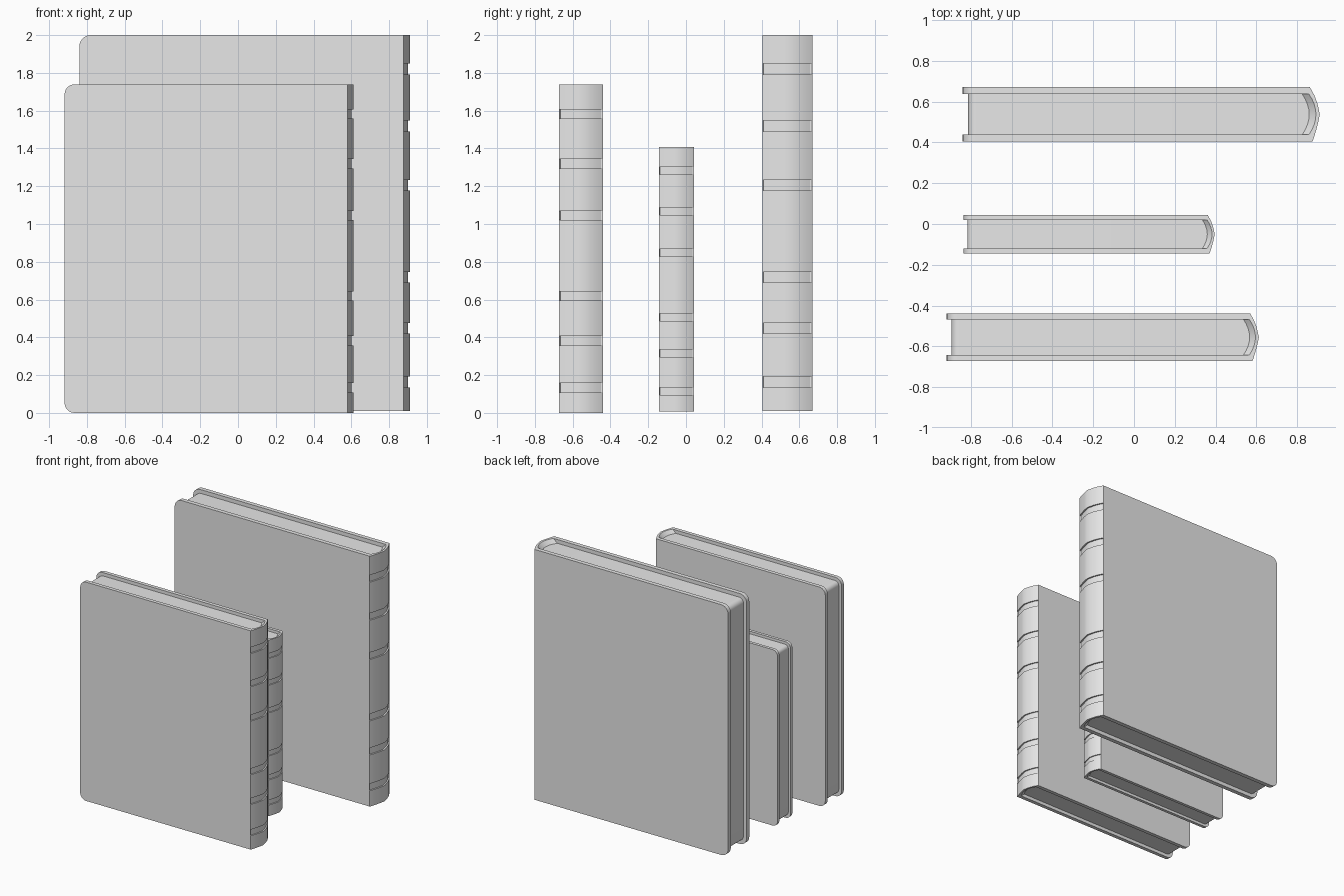
import bpy, bmesh, math

cube = bpy.data.objects.get("Cube")
if cube:
    bpy.data.objects.remove(cube)

grey = bpy.data.materials.new("light_grey")
grey.use_nodes = True
grey.diffuse_color = (0.8, 0.8, 0.8, 1)
grey.node_tree.nodes["Principled BSDF"].inputs["Base Color"].default_value = (0.8, 0.8, 0.8, 1)

# Proportions of the largest book
HEIGHT = 1.99
FORE, JOINT = -0.84, 0.858
HALF, BOARD = 0.133, 0.034
LIP = 0.03
GROOVES = [0.077, 0.22, 0.356, 0.601, 0.758, 0.91]
GROOVE_HALF = 0.0142 * HEIGHT
GROOVE_DEPTH = 0.012


def make_object(bm, name, place, scale):
    bmesh.ops.recalc_face_normals(bm, faces=bm.faces)
    mesh = bpy.data.meshes.new(name)
    bm.to_mesh(mesh)
    bm.free()
    mesh.materials.append(grey)
    obj = bpy.data.objects.new(name, mesh)
    obj.location = place
    obj.scale = (scale,) * 3
    bpy.context.collection.objects.link(obj)
    bpy.ops.object.select_all(action='DESELECT')
    obj.select_set(True)
    bpy.context.view_layer.objects.active = obj
    bpy.ops.object.shade_smooth_by_angle(angle=math.radians(25))


def loft(rings):
    """Skin a stack of closed rings and cap both ends."""
    bm = bmesh.new()
    loops = [[bm.verts.new(p) for p in ring] for ring in rings]
    n = len(loops[0])
    for a, b in zip(loops, loops[1:]):
        for i in range(n):
            j = (i + 1) % n
            bm.faces.new((a[i], a[j], b[j], b[i]))
    bm.faces.new(loops[0])
    bm.faces.new(loops[-1])
    return bm


def slab(x0, x1, z0, z1, y0, y1, radius):
    """Upright slab with its two fore-edge corners rounded."""
    outline = [(x1, z0), (x1, z1)]
    for cz, start in ((z1 - radius, 90), (z0 + radius, 180)):
        for k in range(7):
            a = math.radians(start + 15 * k)
            outline.append((x0 + radius + radius * math.cos(a), cz + radius * math.sin(a)))
    return loft([[(x, y, z) for x, z in outline] for y in (y0, y1)])


def spine_ring(z, depth, lip):
    """Plan section of the spine: depth sinks a groove, lip opens the inner wall."""
    outer = [(JOINT, HALF), (0.862, HALF), (0.865, 0.128), (0.883, 0.096), (0.899, 0.055),
             (0.911, 0), (0.903, -0.04), (0.891, -0.085), (0.878, -0.126),
             (0.875, -HALF), (JOINT, -HALF)]
    sunk = [(x - (depth if 2 <= i <= 8 else 0), y) for i, (x, y) in enumerate(outer)]
    start = JOINT if lip else JOINT - 0.033
    w = HALF - BOARD
    inner = [(start + 0.034 * (1 - (k / 4) ** 2), w * k / 4) for k in range(-4, 5)]
    return [(x, y, z) for x, y in sunk + inner]


def spine():
    rings = [spine_ring(0, 0, True), spine_ring(LIP, 0, False)]
    for g in GROOVES:
        low, high = g * HEIGHT - GROOVE_HALF, g * HEIGHT + GROOVE_HALF
        for z, depth in ((low, 0), (low, GROOVE_DEPTH), (high, GROOVE_DEPTH), (high, 0)):
            rings.append(spine_ring(z, depth, False))
    rings += [spine_ring(HEIGHT - LIP, 0, False), spine_ring(HEIGHT, 0, True)]
    return loft(rings)


def book(label, place, scale):
    inside = HALF - BOARD
    make_object(slab(FORE, JOINT, 0, HEIGHT, -HALF, -inside, 0.06), label + "_front_cover", place, scale)
    make_object(slab(FORE, JOINT, 0, HEIGHT, inside, HALF, 0.06), label + "_back_cover", place, scale)
    make_object(slab(FORE + 0.027, 0.861, LIP, HEIGHT - LIP, -inside, inside, 0.04),
                label + "_page_block", place, scale)
    make_object(spine(), label + "_spine", place, scale)


book("large_book", (0, 0.5375, 0.01), 1.0)
book("medium_book", (-0.184, -0.555, 0), 0.874)
book("small_book", (-0.2445, -0.05, 0.008), 0.703)
